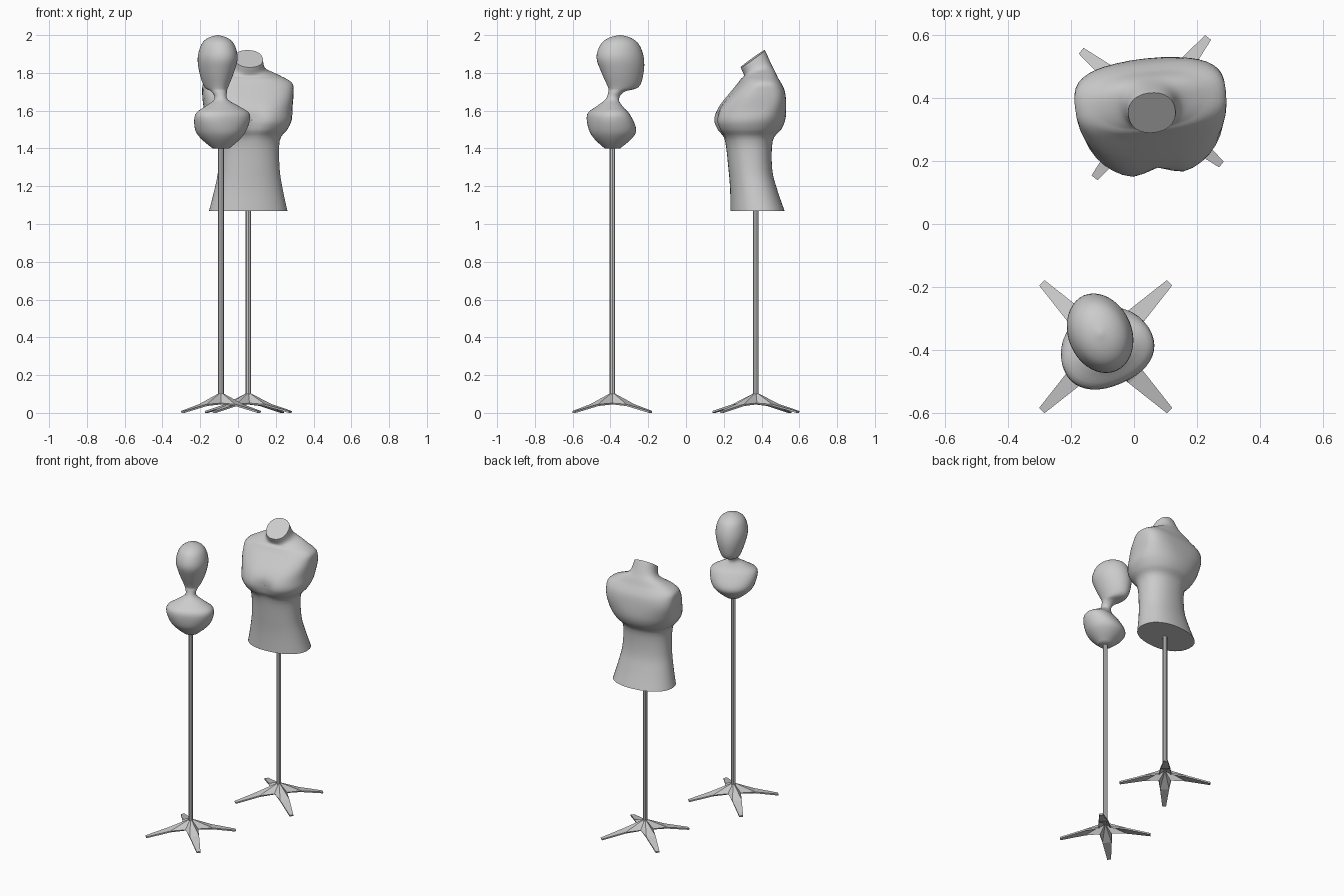
import bpy, bmesh, math
from mathutils import Matrix

if "Cube" in bpy.data.objects:
    bpy.data.objects.remove(bpy.data.objects["Cube"])

SEG = 40


def bump(z, centre, width):
    return math.exp(-((z - centre) / width) ** 2)


def finish(bm, name, loc, rot, smooth=True):
    bmesh.ops.recalc_face_normals(bm, faces=bm.faces)
    me = bpy.data.meshes.new(name)
    bm.to_mesh(me)
    bm.free()
    ob = bpy.data.objects.new(name, me)
    bpy.context.collection.objects.link(ob)
    ob.location = (loc[0], loc[1], 0)
    ob.rotation_euler = (0, 0, math.radians(rot))
    if smooth:
        bpy.ops.object.select_all(action='DESELECT')
        ob.select_set(True)
        bpy.context.view_layer.objects.active = ob
        bpy.ops.object.shade_smooth_by_angle(angle=math.radians(40))
    return ob


def refine(rows, steps=4):
    """Catmull-Rom interpolation between section rows."""
    out = []
    for i in range(len(rows) - 1):
        a, b, c, d = (rows[max(0, min(len(rows) - 1, i + k))] for k in (-1, 0, 1, 2))
        for s in range(steps):
            t = s / steps
            out.append([0.5 * (2 * q + (r - p) * t + (2 * p - 5 * q + 4 * r - u) * t * t
                               + (3 * q - p - 3 * r + u) * t ** 3)
                        for p, q, r, u in zip(a, b, c, d)])
    return out + [list(rows[-1])]


def loft(name, rows, loc, rot, rule):
    """Rows: z, half width, front, back. Rule gives shape details by height."""
    bm = bmesh.new()
    rings = []
    for z, w, front, back in refine(rows):
        n, shift, cleft, tilt = rule(z)
        mid = (front + back) / 2
        yc = mid + shift
        ring = []
        for i in range(SEG):
            a = 2 * math.pi * i / SEG
            c, s = math.cos(a), math.sin(a)
            x = w * math.copysign(abs(c) ** (2 / n), c)
            depth = back - yc if s > 0 else yc - front
            y = yc + depth * math.copysign(abs(s) ** (2 / n), s)
            if s < 0:
                y += cleft * bump(x, 0, 0.05)
            ring.append(bm.verts.new((x, y, z + tilt * (y - mid))))
        rings.append(ring)
    for r0, r1 in zip(rings, rings[1:]):
        for i in range(SEG):
            j = (i + 1) % SEG
            bm.faces.new((r0[i], r0[j], r1[j], r1[i]))
    bm.faces.new(rings[0][::-1])
    bm.faces.new(rings[-1])
    return finish(bm, name, loc, rot)


def stand(prefix, loc, rot, top):
    # Pole
    bm = bmesh.new()
    bmesh.ops.create_cone(bm, cap_ends=True, segments=8, radius1=0.015, radius2=0.015,
                          depth=top - 0.09,
                          matrix=Matrix.Translation((0, 0, (top + 0.09) / 2)))
    finish(bm, prefix + "_pole", loc, rot, smooth=False)
    # Four-legged star foot
    bm = bmesh.new()
    apex = bm.verts.new((0, 0, 0.11))
    valley = [bm.verts.new((0.058 * math.cos(k * math.pi / 2),
                            0.058 * math.sin(k * math.pi / 2), 0.052)) for k in range(4)]
    for k in range(4):
        turn = Matrix.Rotation(math.pi / 4 + k * math.pi / 2, 3, 'Z')
        mid = [bm.verts.new(turn @ Matrix.Diagonal((1, side, 1)) @ _vec(0.135, 0.03, 0.046))
               for side in (-1, 1)]
        tip = [bm.verts.new(turn @ Matrix.Diagonal((1, side, 1)) @ _vec(0.287, 0.012, 0.01))
               for side in (-1, 1)]
        bm.faces.new((apex, valley[k], mid[0]))
        bm.faces.new((apex, mid[0], mid[1]))
        bm.faces.new((apex, mid[1], valley[(k + 1) % 4]))
        bm.faces.new((mid[0], tip[0], tip[1], mid[1]))
    foot = finish(bm, prefix + "_foot", loc, rot, smooth=False)
    mod = foot.modifiers.new("thickness", 'SOLIDIFY')
    mod.thickness = 0.01
    mod.offset = -1


def _vec(x, y, z):
    return Matrix.Translation((x, y, z)).to_translation()


def torso_rule(z):
    # Squarer at the shoulders, cleft at the chest, slanted cut at the neck
    return (2.2 + 0.8 * bump(z, 1.69, 0.08), 0.05 * bump(z, 1.62, 0.09),
            0.036 * bump(z, 1.545, 0.065), 0.72 * max(0, min(1, (z - 1.77) / 0.1)))


def bust_rule(z):
    return 2 + 0.25 * bump(z, 1.55, 0.06), 0, 0, 0


# Torso form with cut neck, facing the front
torso_at = (0.055, 0.37)
loft("torso", [
    (1.07, .208, -.133, .150), (1.18, .182, -.135, .112),
    (1.29, .163, -.144, .085), (1.44, .162, -.164, .088),
    (1.50, .203, -.207, .132), (1.55, .228, -.225, .153),
    (1.61, .234, -.203, .157), (1.70, .241, -.128, .147),
    (1.75, .232, -.087, .126), (1.79, .160, -.065, .102),
    (1.82, .092, -.064, .081), (1.875, .075, -.080, .047),
], torso_at, 6, torso_rule)
stand("torso_stand", torso_at, 6, 1.08)

# Head and shoulder bust, facing the rear and turned
bust_at = (-0.09, -0.39)
loft("head_bust", [
    (1.40, .045, -.04, .04), (1.45, .104, -.10, .093),
    (1.50, .138, -.122, .12), (1.58, .149, -.08, .124),
    (1.62, .098, -.049, .083), (1.66, .035, -.035, .036),
    (1.70, .040, -.065, .02), (1.725, .058, -.148, .022),
    (1.80, .086, -.174, .056), (1.88, .101, -.174, .084),
    (1.95, .084, -.148, .062), (1.985, .050, -.105, .018),
    (2.0, .004, -.05, -.04),
], bust_at, 203, bust_rule)
stand("bust_stand", bust_at, 0, 1.42)
